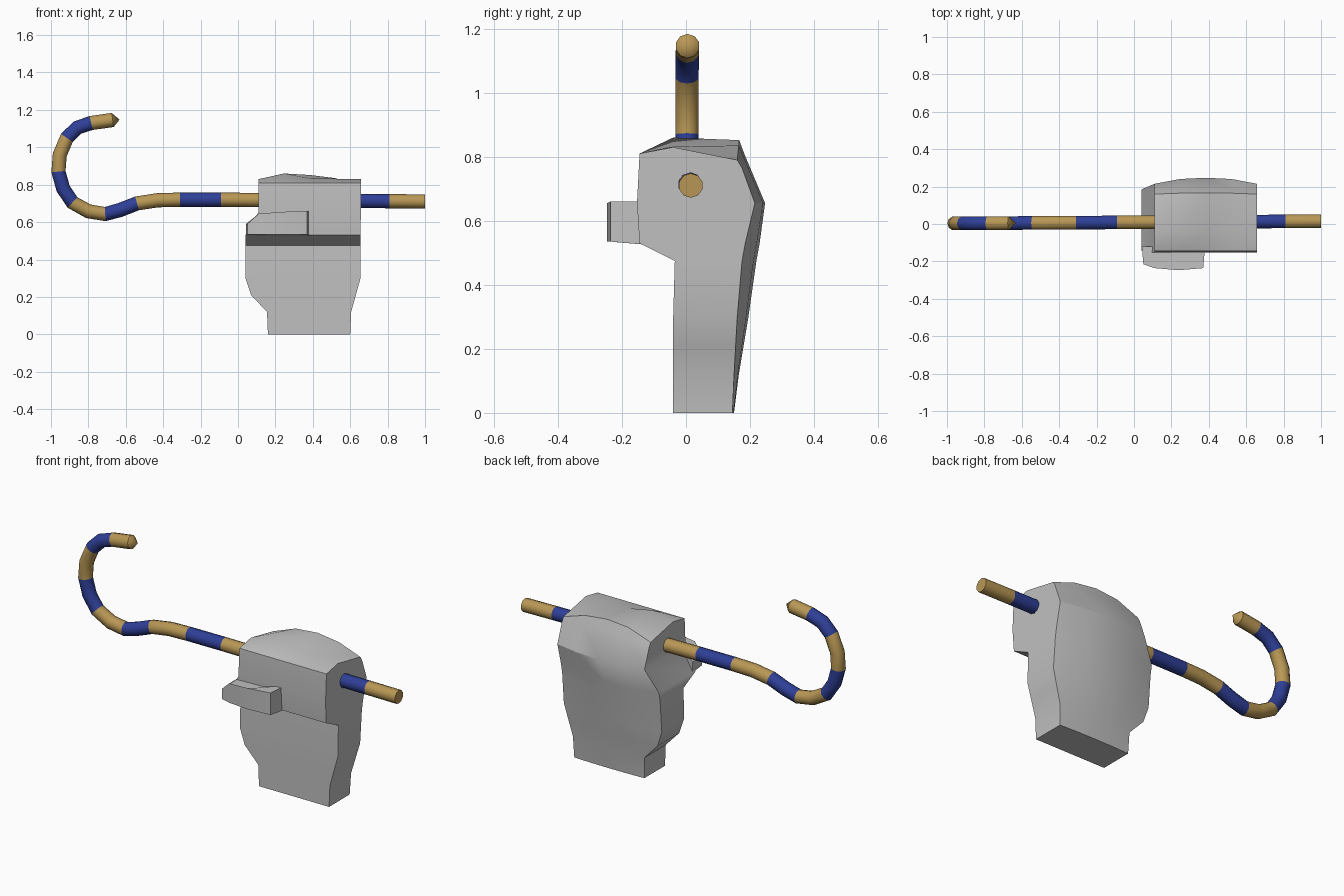
import bpy, bmesh, math
from mathutils import Vector

if "Cube" in bpy.data.objects:
    bpy.data.objects.remove(bpy.data.objects["Cube"])


def material(name, rgb):
    m = bpy.data.materials.new(name)
    m.diffuse_color = (*rgb, 1)
    m.use_nodes = True
    m.node_tree.nodes["Principled BSDF"].inputs["Base Color"].default_value = m.diffuse_color
    return m


grey = material("stone grey", (0.53, 0.53, 0.53))
gold = material("gold", (0.48, 0.31, 0.09))
blue = material("blue", (0.028, 0.05, 0.31))


def finish(name, bm, mats, angle):
    bmesh.ops.recalc_face_normals(bm, faces=bm.faces)
    me = bpy.data.meshes.new(name)
    bm.to_mesh(me)
    bm.free()
    for m in mats:
        me.materials.append(m)
    ob = bpy.data.objects.new(name, me)
    bpy.context.collection.objects.link(ob)
    bpy.ops.object.select_all(action='DESELECT')
    ob.select_set(True)
    bpy.context.view_layer.objects.active = ob
    bpy.ops.object.shade_smooth_by_angle(angle=math.radians(angle))
    return ob


# Fist: levels of (x left, x right, front y, front z, back y, back z)
LEVELS = [
    (.16, .60, -.04, 0, .145, 0),
    (.155, .605, -.04, .12, .15, .12),
    (.07, .63, -.04, .21, .155, .21),
    (.04, .655, -.04, .30, .16, .30),
    (.04, .655, -.035, .475, .175, .475),
    (.04, .655, -.145, .53, .185, .53),
    (.11, .657, -.153, .655, .215, .655),
    (.11, .657, -.145, .81, .175, .765),
    (.11, .657, -.04, .83, .16, .79),
]
BULGE = [.005, .015, .025, .035, .045, .045, .032, .01, .006]  # back swell
STEPS = [0, .25, .5, .75, 1]                                   # across the hand
SWELL = [0, .8, 1, .8, 0]
RISE = [0, .03, .004, .002, 0]                                 # knuckle on the crest
BACK_RISE = [0, .05, .062, .045, 0]
bm = bmesh.new()
front, back = [], []
last = len(LEVELS) - 1
for k, (xl, xr, yf, zf, yb, zb) in enumerate(LEVELS):
    lift = {last: 1, last - 1: .6}.get(k, 0)
    xs = [xl + (xr - xl) * s for s in STEPS]
    front.append([bm.verts.new((x, yf, zf + (RISE[i] if k == last else 0)))
                  for i, x in enumerate(xs)])
    back.append([bm.verts.new((x, yb + BULGE[k] * SWELL[i], zb + BACK_RISE[i] * lift))
                 for i, x in enumerate(xs)])
n = len(STEPS)
for k in range(last):
    for i in range(n - 1):
        for g in (front, back):
            bm.faces.new((g[k][i], g[k][i+1], g[k+1][i+1], g[k+1][i]))
    for i in (0, n - 1):
        bm.faces.new((front[k][i], back[k][i], back[k+1][i], front[k+1][i]))
for k in (0, last):
    for i in range(n - 1):
        bm.faces.new((front[k][i], front[k][i+1], back[k][i+1], back[k][i]))
finish("fist", bm, [grey], 30)

# Thumb wrapped over the fingers: (x, y, bottom z, top z)
THUMB = [(.042, -.12, .53, .59), (.05, -.215, .533, .59), (.11, -.236, .535, .645),
         (.24, -.247, .535, .655), (.37, -.236, .535, .66), (.38, -.12, .525, .66),
         (.12, -.12, .525, .652)]
bm = bmesh.new()
low = [bm.verts.new((x, y, z)) for x, y, z, _ in THUMB]
high = [bm.verts.new((x, y, z)) for x, y, _, z in THUMB]
for i in range(len(THUMB)):
    j = (i + 1) % len(THUMB)
    bm.faces.new((low[i], low[j], high[j], high[i]))
bm.faces.new(low)
bm.faces.new(high)
finish("thumb", bm, [grey], 30)

# Striped crook: path of (x, z, stripe index of the stretch that follows)
PATH = [(1, .71, 0), (.81, .712, 1), (.45, .715, 0), (-.09, .72, 1), (-.31, .72, 0),
        (-.43, .717, 0), (-.54, .70, 1), (-.63, .665, 1), (-.71, .643, 0),
        (-.80, .658, 0), (-.885, .705, 1), (-.935, .78, 1), (-.96, .87, 0),
        (-.953, .96, 0), (-.915, 1.05, 1), (-.86, 1.105, 1), (-.785, 1.13, 0),
        (-.67, 1.146, 0)]
R, SIDES = .038, 10
bm = bmesh.new()
pts = [Vector((x, .009 + .006 * x, z)) for x, z, _ in PATH]
rings = []
for i, p in enumerate(pts):
    a = (p - pts[max(i - 1, 0)]).normalized()
    b = (pts[min(i + 1, len(pts) - 1)] - p).normalized()
    t = (a + b).normalized()
    side = Vector((0, 1, 0))
    up = t.cross(side).normalized()
    rings.append([bm.verts.new(p + R * (math.cos(w) * side + math.sin(w) * up))
                  for w in (math.tau * (s + .5) / SIDES for s in range(SIDES))])
for i in range(len(rings) - 1):
    for s in range(SIDES):
        q = (s + 1) % SIDES
        f = bm.faces.new((rings[i][s], rings[i][q], rings[i+1][q], rings[i+1][s]))
        f.material_index = PATH[i][2]
bm.faces.new(rings[0])
tip = bm.verts.new((-.633, .005, 1.148))  # pointed end of the hook
for s in range(SIDES):
    bm.faces.new((rings[-1][s], rings[-1][(s + 1) % SIDES], tip))
finish("striped_crook", bm, [gold, blue], 40)
